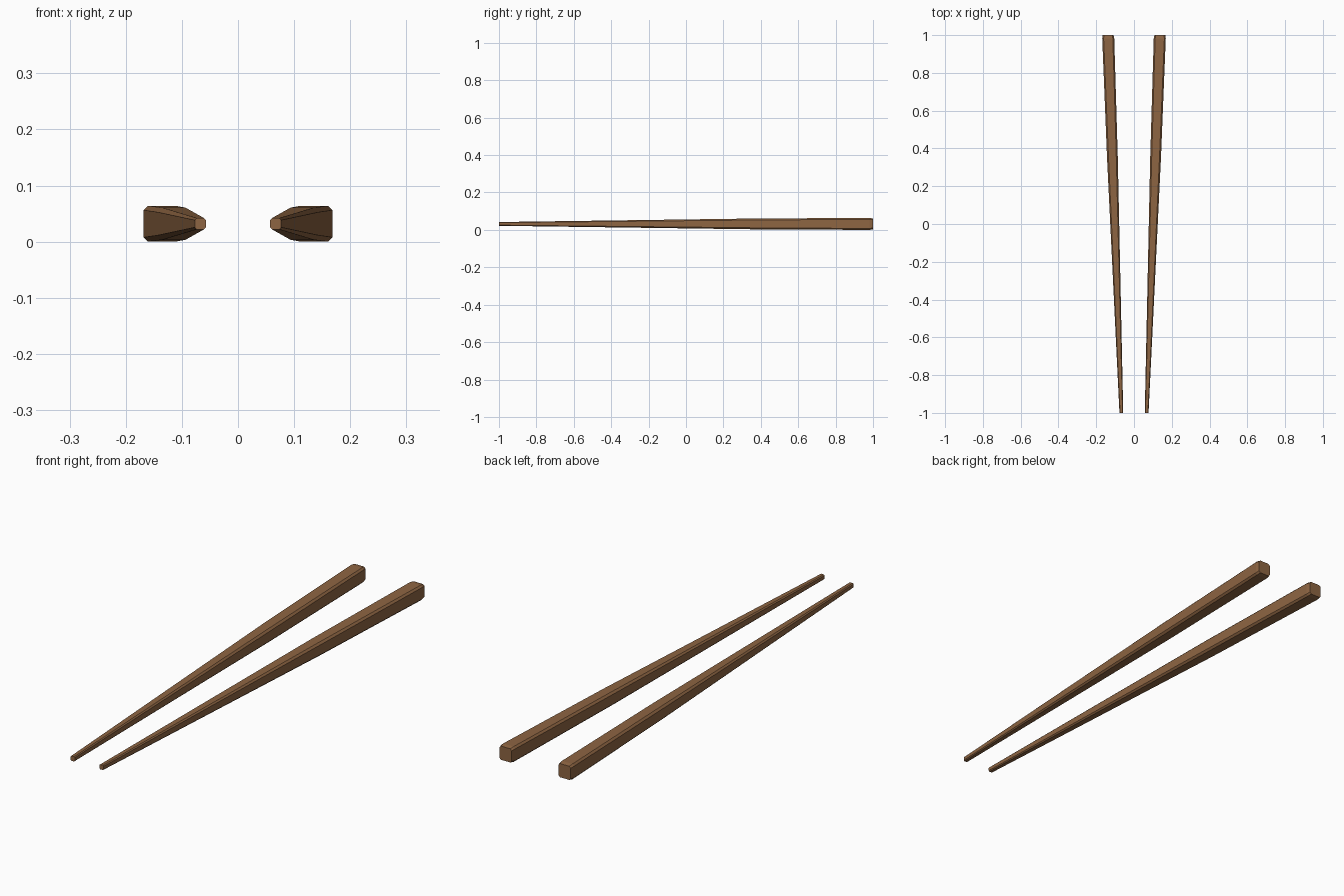
import bpy, bmesh

if "Cube" in bpy.data.objects:
    bpy.data.objects.remove(bpy.data.objects["Cube"])

wood = bpy.data.materials.new("brown_wood")
wood.diffuse_color = (0.27, 0.13, 0.055, 1)
wood.use_nodes = True
wood.node_tree.nodes["Principled BSDF"].inputs["Base Color"].default_value = wood.diffuse_color

Z = 0.032
# stations along the stick: y, half size, corner chamfer
STATIONS = [(-1.0, 0.0100, 0.0035),
            (0.35, 0.0285, 0.0080),
            (0.982, 0.0318, 0.0075),
            (1.0, 0.0285, 0.0070)]


def section(y, h, c, side):
    # chamfered square centred on the slanted axis
    cx = 0.102 + 0.035 * y
    k = h - c
    pts = [(h, k), (k, h), (-k, h), (-h, k), (-h, -k), (-k, -h), (k, -h), (h, -k)]
    return [(side * (cx + a), y, Z + b * 0.032 / 0.0318 if b else Z) for a, b in pts]


def chopstick(name, side):
    bm = bmesh.new()
    rings = [[bm.verts.new(p) for p in section(*s, side)] for s in STATIONS]
    for r0, r1 in zip(rings, rings[1:]):
        for i in range(8):
            j = (i + 1) % 8
            bm.faces.new((r0[i], r0[j], r1[j], r1[i]))
    bm.faces.new(rings[0])
    bm.faces.new(rings[-1])
    bmesh.ops.recalc_face_normals(bm, faces=bm.faces)
    me = bpy.data.meshes.new(name)
    bm.to_mesh(me)
    bm.free()
    me.materials.append(wood)
    bpy.context.collection.objects.link(bpy.data.objects.new(name, me))


# mirrored pair
chopstick("right_chopstick", 1)
chopstick("left_chopstick", -1)
